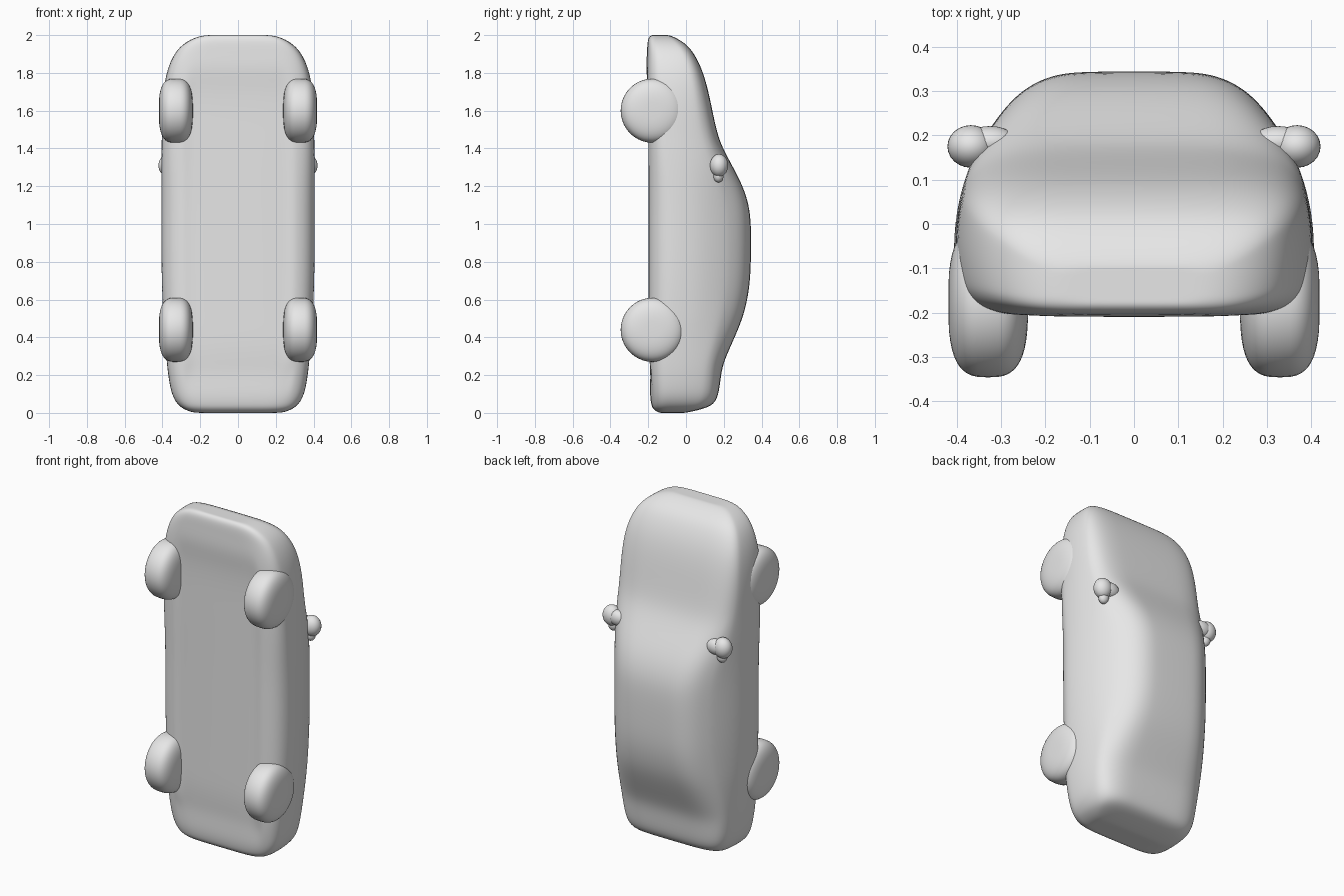
import bpy, bmesh, math
from mathutils import Matrix, Vector

if "Cube" in bpy.data.objects:
    bpy.data.objects.remove(bpy.data.objects["Cube"])

grey = bpy.data.materials.new("plain_grey")
grey.diffuse_color = (0.8, 0.8, 0.8, 1)
grey.use_nodes = True
grey.node_tree.nodes["Principled BSDF"].inputs["Base Color"].default_value = grey.diffuse_color


def finish(name, bm, subdiv=0):
    """Turn a bmesh into a smooth, grey, named object."""
    bmesh.ops.recalc_face_normals(bm, faces=bm.faces)
    for f in bm.faces:
        f.smooth = True
    me = bpy.data.meshes.new(name)
    bm.to_mesh(me)
    bm.free()
    me.materials.append(grey)
    ob = bpy.data.objects.new(name, me)
    bpy.context.collection.objects.link(ob)
    if subdiv:
        mod = ob.modifiers.new("smooth_surface", 'SUBSURF')
        mod.levels = mod.render_levels = subdiv
    return ob


def loft(name, rings, subdiv=0):
    """Skin a list of closed rings and cap both ends."""
    bm = bmesh.new()
    loops = [[bm.verts.new(p) for p in ring] for ring in rings]
    n = len(loops[0])
    for a, b in zip(loops, loops[1:]):
        for i in range(n):
            j = (i + 1) % n
            bm.faces.new((a[i], a[j], b[j], b[i]))
    bm.faces.new(loops[0])
    bm.faces.new(loops[-1])
    return finish(name, bm, subdiv)


def power(v, e):
    return math.copysign(abs(v) ** e, v)


def lerp_table(table, v):
    for (a, fa), (b, fb) in zip(table, table[1:]):
        if v <= b:
            return fa + (fb - fa) * max(0, (v - a) / (b - a))
    return table[-1][1]


# Side lean-in: width factor by height above the floor pan
LEAN = [(-0.22, 0.965), (-0.12, 0.99), (-0.04, 1.0), (0.05, 0.975),
        (0.14, 0.91), (0.22, 0.79), (0.30, 0.68), (0.35, 0.60)]

# Body stations from tail to nose: z, underside y, upper y, half width
STATIONS = [
    (0.00, -0.145, 0.00, 0.24), (0.02, -0.175, 0.09, 0.29),
    (0.045, -0.185, 0.15, 0.325), (0.10, -0.192, 0.174, 0.357),
    (0.20, -0.20, 0.185, 0.374), (0.27, -0.205, 0.20, 0.382),
    (0.36, -0.21, 0.24, 0.39), (0.48, -0.21, 0.293, 0.40),
    (0.58, -0.21, 0.322, 0.405), (0.70, -0.21, 0.341, 0.41),
    (0.85, -0.21, 0.345, 0.412), (1.00, -0.21, 0.345, 0.412),
    (1.10, -0.21, 0.334, 0.412), (1.20, -0.21, 0.302, 0.412),
    (1.30, -0.21, 0.25, 0.412), (1.40, -0.21, 0.195, 0.41),
    (1.48, -0.21, 0.165, 0.407), (1.60, -0.21, 0.14, 0.405),
    (1.72, -0.213, 0.115, 0.397), (1.82, -0.212, 0.085, 0.377),
    (1.90, -0.207, 0.045, 0.342), (1.95, -0.205, 0.005, 0.298),
    (1.985, -0.20, -0.05, 0.24), (2.00, -0.185, -0.09, 0.18)]


def body_ring(z, lo, hi, w, scale=1.0, n=40):
    mid, half = (lo + hi) / 2, (hi - lo) / 2
    ring = []
    for i in range(n):
        a = 2 * math.pi * i / n
        y = mid + half * scale * power(math.sin(a), 0.4)
        x = w * scale * power(math.cos(a), 0.4) * lerp_table(LEAN, y)
        # shallow recess of the floor pan
        if y < mid and abs(x) < 0.27 and 0.15 < z < 1.81:
            y += 0.012
        ring.append((x, y, z))
    return ring


# Body shell with closed tail and nose
tail, nose = STATIONS[0], STATIONS[-1]
rings = [body_ring(*tail, scale=s) for s in (0.25, 0.7)]
rings += [body_ring(*s) for s in STATIONS]
rings += [body_ring(*nose, scale=s) for s in (0.7, 0.25)]
loft("car_body", rings, 2)


# Wheels: fat rounded discs turned about the x axis
def wheel(name, side, z):
    rings = []
    for k in range(1, 24):
        t = math.pi * k / 24
        u = -power(math.cos(t), 2 / 3)
        r = 0.17 * math.sin(t) ** (2 / 3)
        rings.append([(side * 0.329 + 0.09 * u,
                       -0.176 + r * math.cos(2 * math.pi * i / 40),
                       z + r * math.sin(2 * math.pi * i / 40)) for i in range(40)])
    loft(name, rings)


# Mirrors: rounded housing, stub arm and small lower tip
def ball(bm, centre, size):
    bmesh.ops.create_uvsphere(
        bm, u_segments=24, v_segments=16, radius=1,
        matrix=Matrix.Translation(Vector(centre)) @ Matrix.Diagonal((*size, 1)))


for label, side in (("left", -1), ("right", 1)):
    wheel("front_wheel_" + label, side, 1.60)
    wheel("rear_wheel_" + label, side, 0.44)
    bm = bmesh.new()
    ball(bm, (side * 0.368, 0.175, 1.31), (0.053, 0.048, 0.06))
    ball(bm, (side * 0.325, 0.185, 1.31), (0.06, 0.036, 0.045))
    ball(bm, (side * 0.36, 0.172, 1.255), (0.03, 0.027, 0.035))
    finish("side_mirror_" + label, bm)
